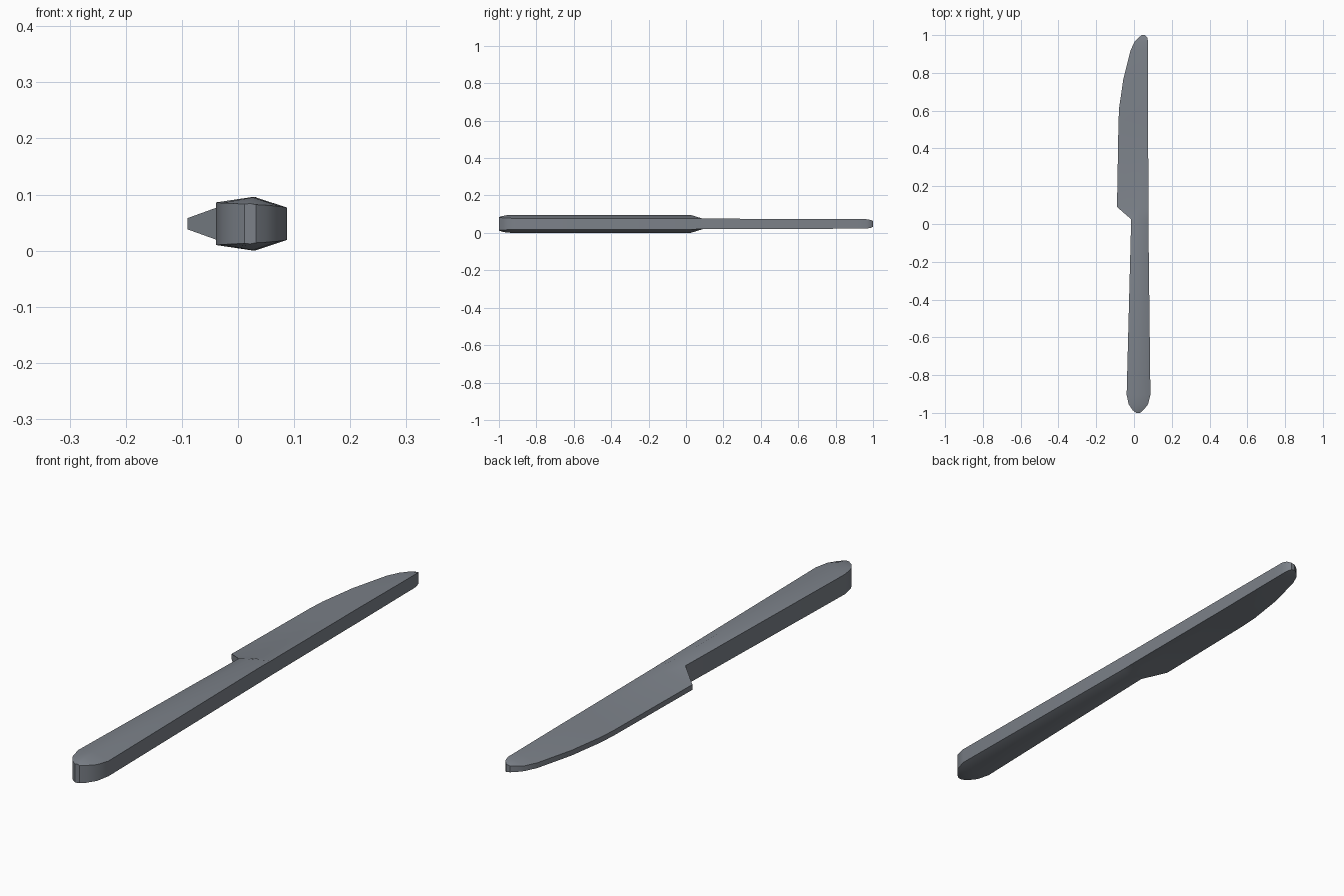
import bpy, bmesh, math

ZC = 0.048  # mid-plane height; the knife is mirrored about it

# Sections along the length: y, then (x, half thickness) at edge, ridge, spine
handle = [
    (-1.000, 0.012, 0.035, 0.022, 0.036, 0.032, 0.034),
    (-0.985, -0.008, 0.036, 0.024, 0.041, 0.050, 0.033),
    (-0.955, -0.028, 0.037, 0.026, 0.047, 0.074, 0.031),
    (-0.905, -0.039, 0.038, 0.028, 0.048, 0.087, 0.029),
    (0.025, -0.015, 0.037, 0.030, 0.048, 0.076, 0.029),
]
blade = [
    (0.090, -0.090, 0.010, 0.030, 0.028, 0.076, 0.028),
    (0.550, -0.082, 0.010, 0.030, 0.023, 0.075, 0.027),
    (0.620, -0.078, 0.010, 0.030, 0.023, 0.075, 0.027),
    (0.770, -0.056, 0.010, 0.032, 0.022, 0.075, 0.026),
    (0.920, -0.018, 0.010, 0.036, 0.020, 0.075, 0.025),
    (0.965, 0.003, 0.010, 0.042, 0.019, 0.075, 0.025),
    (0.988, 0.025, 0.011, 0.048, 0.017, 0.070, 0.021),
    (1.000, 0.042, 0.012, 0.050, 0.013, 0.058, 0.015),
]

# Loft the knife body through the sections
bm = bmesh.new()
rings = []
for y, xl, hl, xm, hm, xr, hr in handle + blade:
    pts = [(xl, hl), (xm, hm), (xr, hr), (xr, -hr), (xm, -hm), (xl, -hl)]
    rings.append([bm.verts.new((x, y, ZC + h)) for x, h in pts])
for a, b in zip(rings, rings[1:]):
    for i in range(6):
        j = (i + 1) % 6
        bm.faces.new((a[i], a[j], b[j], b[i]))
bm.faces.new(rings[0])
bm.faces.new(rings[-1])
bmesh.ops.recalc_face_normals(bm, faces=bm.faces[:])

mesh = bpy.data.meshes.new("table_knife")
bm.to_mesh(mesh)
bm.free()
knife = bpy.data.objects.new("table_knife", mesh)
bpy.context.collection.objects.link(knife)

# Steel colour
steel = bpy.data.materials.new("steel_grey")
steel.diffuse_color = (0.20, 0.22, 0.25, 1)
mesh.materials.append(steel)

# Smooth shading with sharp rims
bpy.context.view_layer.objects.active = knife
knife.select_set(True)
bpy.ops.object.shade_smooth_by_angle(angle=math.radians(35))
